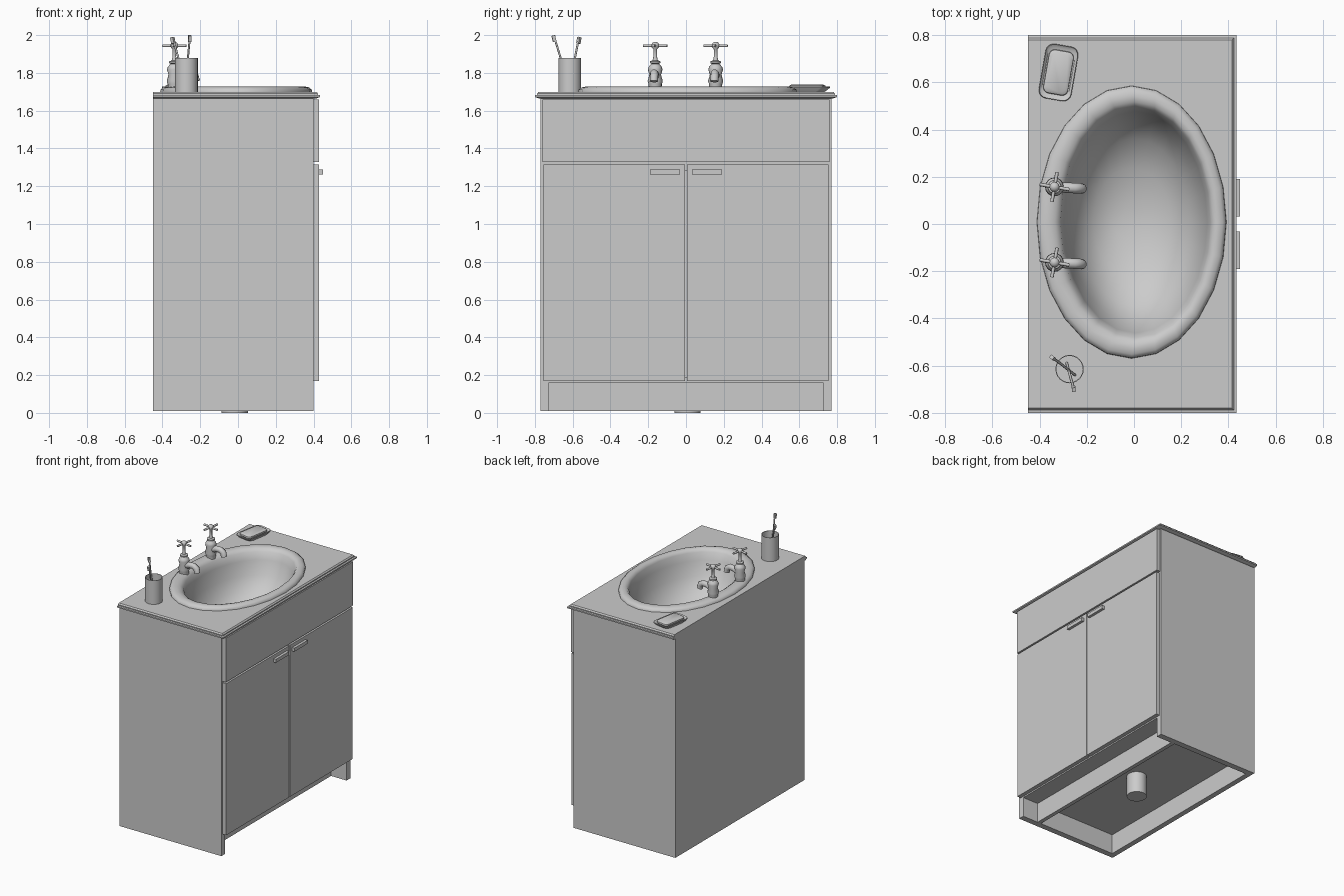
import bpy, bmesh, math
from mathutils import Vector, Matrix

if "Cube" in bpy.data.objects:
    bpy.data.objects.remove(bpy.data.objects["Cube"])


def finish(name, bm, smooth=True, angle=40):
    bmesh.ops.recalc_face_normals(bm, faces=bm.faces)
    me = bpy.data.meshes.new(name)
    bm.to_mesh(me)
    bm.free()
    ob = bpy.data.objects.new(name, me)
    bpy.context.collection.objects.link(ob)
    if smooth:
        bpy.ops.object.select_all(action='DESELECT')
        ob.select_set(True)
        bpy.context.view_layer.objects.active = ob
        bpy.ops.object.shade_smooth_by_angle(angle=math.radians(angle))
    return ob


def box(name, x, y, z):
    bm = bmesh.new()
    lo, hi = Vector((x[0], y[0], z[0])), Vector((x[1], y[1], z[1]))
    bmesh.ops.create_cube(bm, size=1, matrix=Matrix.Translation((lo + hi) / 2)
                          @ Matrix.Diagonal((*(hi - lo), 1)))
    return finish(name, bm, False)


def loft(name, rings, cap_start=True, cap_end=True, smooth=True, angle=40):
    bm = bmesh.new()
    vs = [[bm.verts.new(p) for p in r] for r in rings]
    n = len(vs[0])
    for a, b in zip(vs, vs[1:]):
        for i in range(n):
            j = (i + 1) % n
            bm.faces.new((a[i], a[j], b[j], b[i]))
    if cap_start:
        bm.faces.new(vs[0][::-1])
    if cap_end:
        bm.faces.new(vs[-1])
    return finish(name, bm, smooth, angle)


def ellipse(cx, cy, rx, ry, z, n=24):
    return [(cx + rx * math.cos(2 * math.pi * i / n),
             cy + ry * math.sin(2 * math.pi * i / n), z) for i in range(n)]


def lathe(name, cx, cy, profile, n=20, **kw):
    return loft(name, [ellipse(cx, cy, r, r, z, n) for r, z in profile], **kw)


def tube(name, pts, radius, res=3):
    cu = bpy.data.curves.new(name, 'CURVE')
    cu.dimensions = '3D'
    cu.bevel_depth = radius
    cu.bevel_resolution = res
    cu.use_fill_caps = True
    sp = cu.splines.new('POLY')
    sp.points.add(len(pts) - 1)
    for p, co in zip(sp.points, pts):
        p.co = (*co, 1)
    ob = bpy.data.objects.new(name, cu)
    bpy.context.collection.objects.link(ob)
    bpy.ops.object.select_all(action='DESELECT')
    ob.select_set(True)
    bpy.context.view_layer.objects.active = ob
    bpy.ops.object.convert(target='MESH')
    bpy.ops.object.shade_smooth_by_angle(angle=math.radians(50))
    return bpy.context.object


# Cabinet carcass
for s, side in ((-1, "left"), (1, "right")):
    y = sorted((s * 0.725, s * 0.77))
    box(f"{side}_side_panel", (-0.45, 0.40), y, (0.01, 1.667))
    # Doors and their bar handles
    box(f"{side}_door", (0.40, 0.43), sorted((s * 0.004, s * 0.755)), (0.17, 1.315))
    box(f"{side}_handle", (0.43, 0.45), sorted((s * 0.032, s * 0.19)), (1.262, 1.288))
box("back_panel", (-0.45, -0.41), (-0.725, 0.725), (0.01, 1.667))
box("cabinet_floor", (-0.41, 0.40), (-0.725, 0.725), (0.16, 0.19))
box("kick_board", (0.24, 0.27), (-0.725, 0.725), (0.01, 0.16))
box("front_rail", (0.37, 0.398), (-0.725, 0.725), (1.28, 1.667))
box("drawer_front", (0.40, 0.43), (-0.76, 0.76), (1.327, 1.66))

# Moulded countertop with an oval opening
edge = [(0.02, 1.665), (0, 1.672), (0, 1.682), (0.012, 1.684), (0.012, 1.691), (0.02, 1.70)]
counter = loft("countertop", [[(-0.45, -0.8 + o, z), (0.435 - o, -0.8 + o, z),
                               (0.435 - o, 0.8 - o, z), (-0.45, 0.8 - o, z)]
                              for o, z in edge], smooth=False)
cutter = loft("basin_cutter", [ellipse(-0.005, 0.01, 0.36, 0.53, z) for z in (1.6, 1.8)],
              smooth=False)
mod = counter.modifiers.new("opening", 'BOOLEAN')
mod.operation = 'DIFFERENCE'
mod.solver = 'EXACT'
mod.object = cutter
bpy.ops.object.select_all(action='DESELECT')
counter.select_set(True)
bpy.context.view_layer.objects.active = counter
bpy.ops.object.modifier_apply(modifier="opening")
bpy.data.objects.remove(cutter)

# Oval basin and waste pipe
bowl = [(-0.01, 0.402, 0.578, 1.698), (-0.01, 0.400, 0.576, 1.712), (-0.009, 0.385, 0.56, 1.723),
        (-0.005, 0.36, 0.535, 1.728), (0, 0.335, 0.51, 1.723), (0.006, 0.318, 0.49, 1.705),
        (0.006, 0.305, 0.47, 1.65), (0.004, 0.28, 0.43, 1.55), (0, 0.235, 0.355, 1.46),
        (-0.008, 0.165, 0.23, 1.395), (-0.018, 0.07, 0.07, 1.36)]
loft("basin", [ellipse(cx, 0.008, rx, ry, z) for cx, rx, ry, z in bowl],
     cap_start=False, angle=60)
lathe("waste_pipe", -0.018, 0.008, [(0.07, 0), (0.07, 1.355)])

# Taps: turned body, spout and cross handle
body = [(0.034, 1.715), (0.035, 1.74), (0.04, 1.757), (0.031, 1.79), (0.039, 1.818),
        (0.034, 1.833), (0.02, 1.848), (0.028, 1.852), (0.028, 1.861), (0.014, 1.866),
        (0.01, 1.885), (0.01, 1.925), (0.02, 1.937), (0.021, 1.95), (0.014, 1.96), (0.004, 1.964)]
tx = -0.337
for ty, side in ((-0.163, "left"), (0.157, "right")):
    lathe(f"{side}_tap_body", tx, ty, body, n=16)
    tube(f"{side}_tap_spout", [(tx, ty, 1.775), (tx + 0.05, ty - 0.003, 1.795),
                               (tx + 0.085, ty - 0.005, 1.797), (tx + 0.108, ty - 0.006, 1.784),
                               (tx + 0.115, ty - 0.007, 1.755)], 0.022)
    for k in range(4):
        a = math.radians(-10 + 90 * k)
        d = Vector((math.cos(a), math.sin(a), 0))
        c = Vector((tx, ty, 1.944))
        tube(f"{side}_tap_arm_{k}", [c, c + d * 0.05, c + d * 0.064], 0.0075, 2)

# Tumbler, open at the top
lathe("tumbler", -0.273, -0.615, [(0.06, 1.70), (0.06, 1.88), (0.056, 1.88), (0.056, 1.71)], n=24)

# Toothbrushes leaning in the tumbler
brushes = [((-0.285, -0.59, 1.715), (-0.265, -0.664, 1.88), (-0.257, -0.69, 1.965), (-0.256, -0.698, 1.998)),
           ((-0.25, -0.64, 1.715), (-0.316, -0.588, 1.88), (-0.337, -0.573, 1.955), (-0.345, -0.567, 1.99))]
for i, pts in enumerate(brushes):
    tube(f"toothbrush_handle_{i}", pts, 0.0055, 2)
    a, b = Vector(pts[2]), Vector(pts[3])
    out = Vector((b.x + 0.273, b.y + 0.615, 0)).normalized()
    rot = (b - a).to_track_quat('Z', 'Y').to_matrix().to_4x4()
    bm = bmesh.new()
    bmesh.ops.create_cube(bm, size=1, matrix=Matrix.Translation((a + b) / 2 + out * 0.005)
                          @ rot @ Matrix.Diagonal((0.016, 0.018, 0.034, 1)))
    finish(f"toothbrush_head_{i}", bm, False)


# Soap dish and soap: lofted rounded rectangles, slightly turned
def rounded(w, h, r, z):
    rot = Matrix.Rotation(math.radians(-10), 3, 'Z')
    pts = []
    for q, (sx, sy) in enumerate(((1, 1), (-1, 1), (-1, -1), (1, -1))):
        for k in range(5):
            a = math.pi / 2 * (q + k / 4)
            pts.append(rot @ Vector((sx * (w - r) + r * math.cos(a),
                                     sy * (h - r) + r * math.sin(a), 0))
                       + Vector((-0.32, 0.642, z)))
    return pts


dish = [(0.055, 0.09, 1.70), (0.062, 0.1, 1.708), (0.07, 0.117, 1.722), (0.068, 0.115, 1.727),
        (0.058, 0.102, 1.716)]
loft("soap_dish", [rounded(w, h, 0.035, z) for w, h, z in dish])
soap = [(0.046, 0.087, 1.712), (0.053, 0.094, 1.722), (0.052, 0.092, 1.732), (0.042, 0.082, 1.739)]
loft("soap", [rounded(w, h, 0.025, z) for w, h, z in soap])
